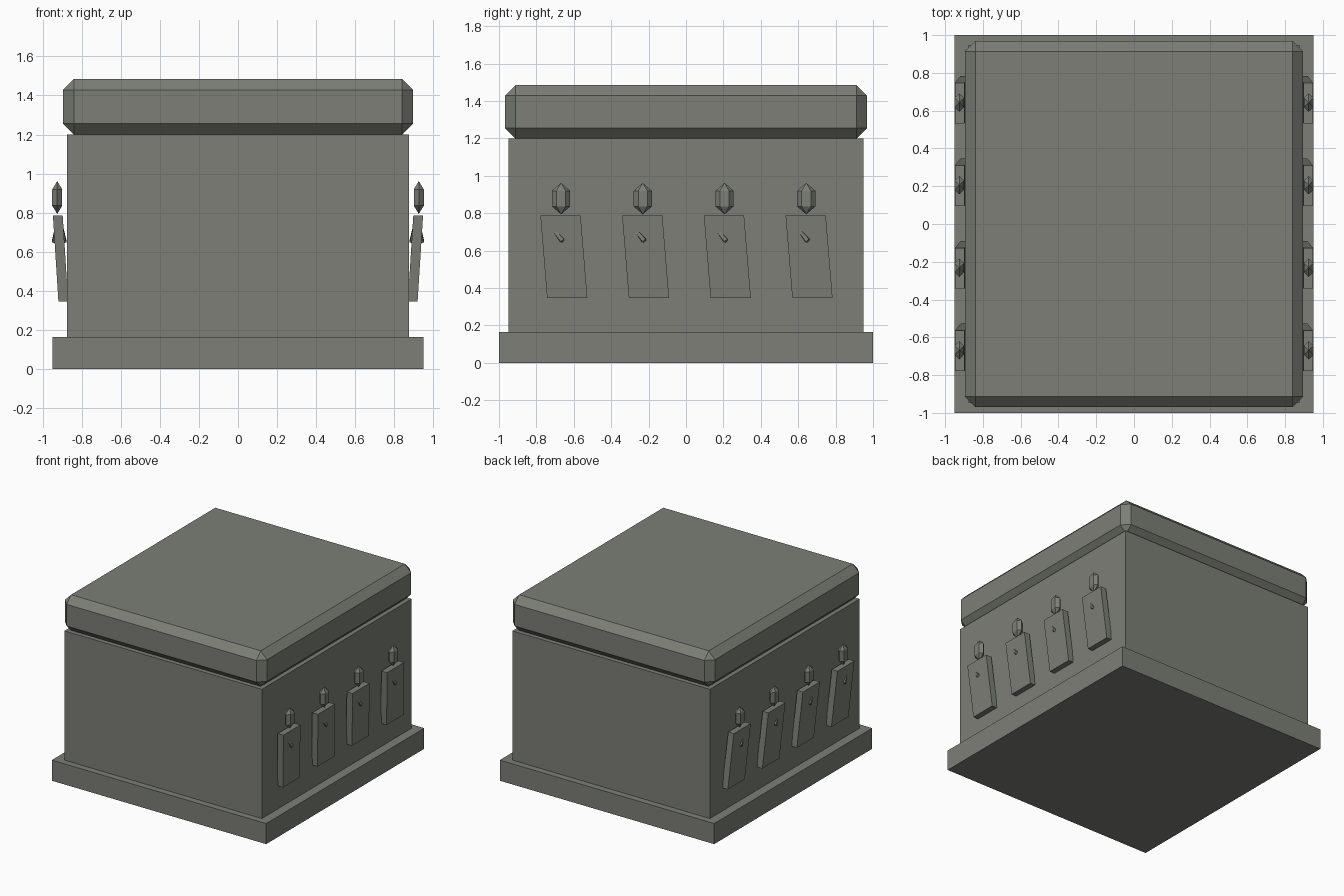
import bpy
import bmesh
from math import pi
from mathutils import Matrix, Vector

default = bpy.data.objects.get("Cube")
if default:
    bpy.data.objects.remove(default, do_unlink=True)

stone = bpy.data.materials.new("grey_stone")
stone.use_nodes = True
colour = (0.2, 0.21, 0.18, 1)
stone.diffuse_color = colour
stone.node_tree.nodes["Principled BSDF"].inputs["Base Color"].default_value = colour


def make(name, bm):
    """Turn a bmesh into a flat shaded stone object."""
    bmesh.ops.recalc_face_normals(bm, faces=bm.faces)
    mesh = bpy.data.meshes.new(name)
    bm.to_mesh(mesh)
    bm.free()
    mesh.materials.append(stone)
    obj = bpy.data.objects.new(name, mesh)
    bpy.context.collection.objects.link(obj)
    return obj


def block(name, half_x, half_y, low, high):
    bm = bmesh.new()
    bmesh.ops.create_cube(bm, size=1)
    bmesh.ops.scale(bm, vec=(2 * half_x, 2 * half_y, high - low), verts=bm.verts)
    bmesh.ops.translate(bm, vec=(0, 0, (low + high) / 2), verts=bm.verts)
    return make(name, bm)


def repeat(obj):
    """Four along the side wall, mirrored to the opposite wall."""
    row = obj.modifiers.new("row", "ARRAY")
    row.count = 4
    row.use_relative_offset = False
    row.use_constant_offset = True
    row.constant_offset_displace = (0, 0.437, 0)
    obj.modifiers.new("both_sides", "MIRROR").use_axis[0] = True


# Plinth, chest body and chamfered lid
block("plinth", 0.95, 1, 0, 0.165)
block("chest_body", 0.875, 0.948, 0.165, 1.2)
lid = block("lid", 0.896, 0.968, 1.2, 1.485)
chamfer = lid.modifiers.new("chamfer", "BEVEL")
chamfer.width = 0.056
chamfer.segments = 1

# Robed figure: a slab leaning outward and sheared sideways
bm = bmesh.new()
bmesh.ops.create_cube(bm, size=1)
for v in bm.verts:
    top = v.co.z > 0
    middle = Vector((0.922, -0.671, 0.787) if top else (0.894, -0.635, 0.347))
    v.co = middle + Vector((v.co.x * 0.05, v.co.y * 0.215, 0))
repeat(make("figure_robe", bm))

# Head: faceted six-sided gem
bm = bmesh.new()
bmesh.ops.create_uvsphere(bm, u_segments=6, v_segments=3, radius=1)
bmesh.ops.scale(bm, vec=(0.034, 0.056, 0.084), verts=bm.verts)
bmesh.ops.translate(bm, vec=(0.925, -0.668, 0.878), verts=bm.verts)
repeat(make("figure_head", bm))

# Folded arm: tapered shaft with a short pointed hand, deeper than wide
shoulder = Vector((0.915, -0.752, 0.765))
wrist = Vector((0.915, -0.662, 0.655))
along = (wrist - shoulder).normalized()
turn = along.to_track_quat("Z", "X").to_matrix().to_4x4()
bm = bmesh.new()
for start, length, r1, r2 in ((shoulder, (wrist - shoulder).length, 0.007, 0.021),
                              (wrist, 0.018, 0.021, 0.004)):
    place = Matrix.Translation(start + along * length / 2) @ turn
    bmesh.ops.create_cone(bm, cap_ends=True, segments=6, radius1=r1, radius2=r2,
                          depth=length, matrix=place @ Matrix.Rotation(pi / 6, 4, "Z"))
for v in bm.verts:
    v.co.x = 0.915 + (v.co.x - 0.915) * 2
repeat(make("figure_arm", bm))
